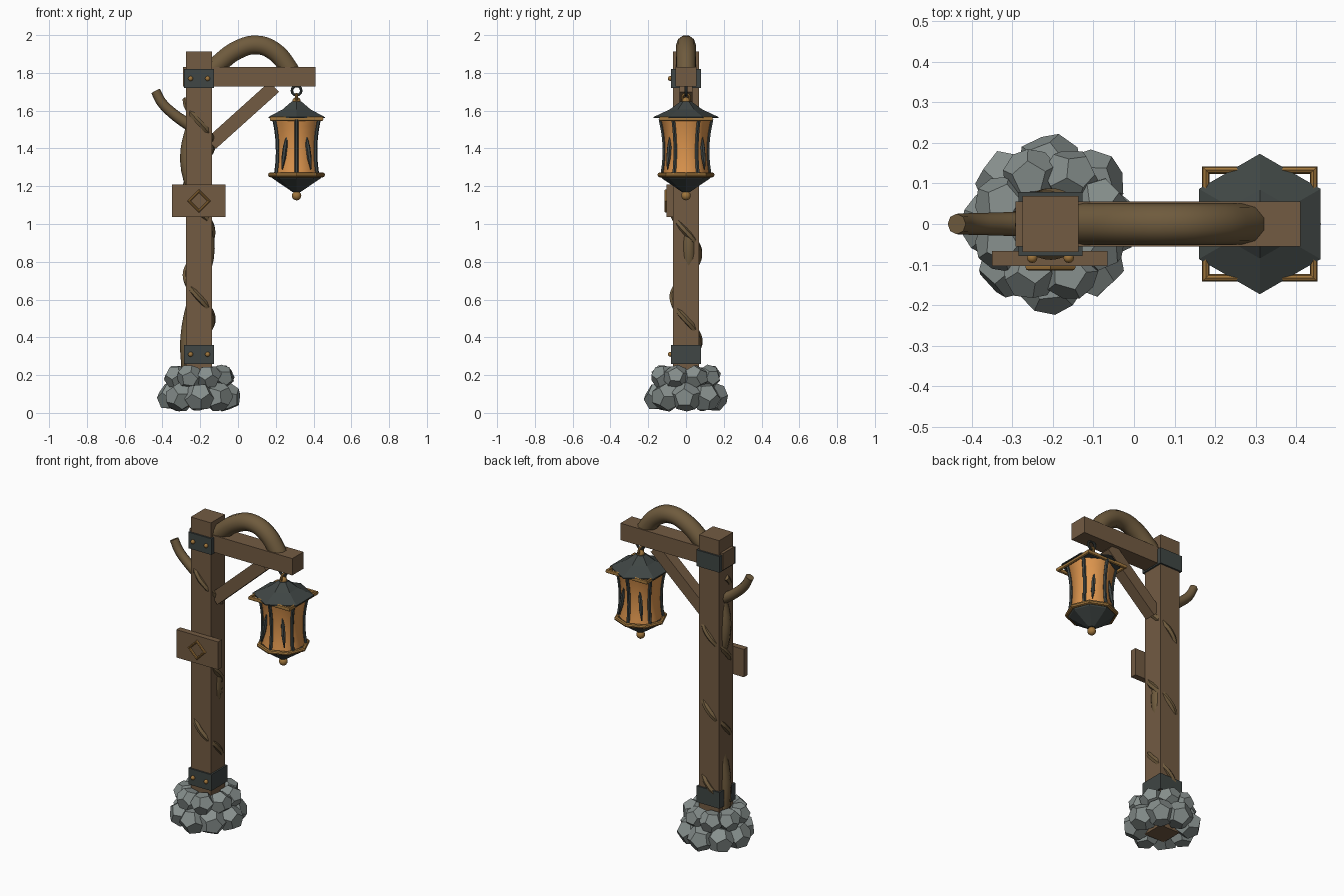
import bpy, bmesh, math, random
from mathutils import Vector, Matrix

if "Cube" in bpy.data.objects:
    bpy.data.objects.remove(bpy.data.objects["Cube"])

random.seed(4)
PX, LX = -0.206, 0.31          # post axis and lantern axis

def mat(name, rgb):
    m = bpy.data.materials.new(name)
    m.diffuse_color = (*rgb, 1)
    m.use_nodes = True
    m.node_tree.nodes["Principled BSDF"].inputs["Base Color"].default_value = m.diffuse_color
    return m

WOOD = mat("timber brown", (.17, .104, .055))
BARK = mat("branch brown", (.158, .104, .047))
IRON = mat("dark iron", (.050, .061, .058))
BRASS = mat("brass", (.35, .18, .045))
GLASS = mat("amber glass", (.72, .30, .075))
STONE = mat("grey stone", (.24, .275, .265))

def finish(ob, name, m, smooth=None):
    ob.name = name
    ob.data.materials.clear()
    ob.data.materials.append(m)
    if smooth:
        bpy.ops.object.select_all(action='DESELECT')
        ob.select_set(True)
        bpy.context.view_layer.objects.active = ob
        bpy.ops.object.shade_smooth_by_angle(angle=math.radians(smooth))
    return ob

def from_bm(bm, name, m, smooth=None):
    me = bpy.data.meshes.new(name)
    bmesh.ops.recalc_face_normals(bm, faces=bm.faces)
    bm.to_mesh(me)
    bm.free()
    ob = bpy.data.objects.new(name, me)
    bpy.context.collection.objects.link(ob)
    return finish(ob, name, m, smooth)

def box(name, lo, hi, m, rot_y=0):
    lo, hi = Vector(lo), Vector(hi)
    bm = bmesh.new()
    bmesh.ops.create_cube(bm, size=1)
    bm.transform(Matrix.Translation((lo + hi) / 2) @ Matrix.Rotation(rot_y, 4, 'Y')
                 @ Matrix.Diagonal((*(hi - lo), 1)))
    return from_bm(bm, name, m)

def lathe(name, profile, n, m, phase=0, smooth=None):
    bm = bmesh.new()
    rings = [[bm.verts.new((LX + r * math.cos(phase + math.tau * i / n),
                            r * math.sin(phase + math.tau * i / n), z))
              for i in range(n)] for r, z in profile]
    for a, b in zip(rings, rings[1:]):
        for i in range(n):
            bm.faces.new((a[i], a[(i + 1) % n], b[(i + 1) % n], b[i]))
    bm.faces.new(rings[0])
    bm.faces.new(rings[-1])
    return from_bm(bm, name, m, smooth)

def tube(name, pts, radius, m, res=2, smooth=50):
    # pts are (x, y, z, radius factor)
    cu = bpy.data.curves.new(name, 'CURVE')
    cu.dimensions = '3D'
    cu.bevel_depth, cu.bevel_resolution, cu.resolution_u = radius, res, 5
    cu.use_fill_caps = True
    sp = cu.splines.new('BEZIER')
    sp.bezier_points.add(len(pts) - 1)
    for bp, p in zip(sp.bezier_points, pts):
        bp.co, bp.radius = p[:3], p[3]
        bp.handle_left_type = bp.handle_right_type = 'AUTO'
    ob = bpy.data.objects.new(name, cu)
    bpy.context.collection.objects.link(ob)
    bpy.ops.object.select_all(action='DESELECT')
    ob.select_set(True)
    bpy.context.view_layer.objects.active = ob
    bpy.ops.object.convert(target='MESH')
    return finish(bpy.context.object, name, m, smooth)

def torus(name, loc, rot, R, r, seg, m, sides=8, smooth=40):
    bpy.ops.mesh.primitive_torus_add(location=loc, rotation=rot, major_radius=R,
                                     minor_radius=r, major_segments=seg, minor_segments=sides)
    return finish(bpy.context.object, name, m, smooth)

def ball(name, loc, r, m):
    bpy.ops.mesh.primitive_uv_sphere_add(segments=12, ring_count=8, radius=r, location=loc)
    return finish(bpy.context.object, name, m, 60)

# Stone footing: two rings of dodecahedral boulders
PHI = (1 + 5 ** .5) / 2
DODECA = [Vector((x, y, z)) for x in (-1, 1) for y in (-1, 1) for z in (-1, 1)]
for a in (-1 / PHI, 1 / PHI):
    for b in (-PHI, PHI):
        DODECA += [Vector((0, a, b)), Vector((a, b, 0)), Vector((b, 0, a))]

def boulder(name, loc, r, squash):
    bm = bmesh.new()
    rot = Matrix.Rotation(random.uniform(0, 6), 3, 'Z') @ Matrix.Rotation(random.uniform(0, 6), 3, 'X')
    for v in DODECA:
        p = rot @ v.normalized() * r * random.uniform(.97, 1.03)
        p.z *= squash
        q = p + Vector(loc)
        q.z = max(q.z, 0)
        bm.verts.new(q)
    bmesh.ops.convex_hull(bm, input=bm.verts)
    bmesh.ops.dissolve_limit(bm, angle_limit=.2, verts=bm.verts, edges=bm.edges)
    from_bm(bm, name, STONE)

for count, ring, z, r, squash, off in ((8, .142, .085, .084, .95, 0), (8, .128, .19, .07, .95, .39)):
    for i in range(count):
        a = math.tau * i / count + off
        boulder("footing_stone", (PX + ring * math.cos(a), ring * math.sin(a), z), r, squash)

# Post, beam and diagonal brace
box("post", (PX - .069, -.069, .03), (PX + .069, .069, 1.912), WOOD)
box("beam", (-.292, -.055, 1.728), (.41, .055, 1.832), WOOD)
box("brace", (-.20, -.035, 1.539), (.25, .035, 1.613), WOOD, rot_y=-math.radians(42))

# Iron bands with brass rivets
for z in (.31, 1.77):
    box("iron_band", (PX - .079, -.079, z - .05), (PX + .079, .079, z + .05), IRON)
    for dx in (-.045, .045):
        ball("rivet", (PX + dx, -.083, z), .013, BRASS)

# Sign plate with diamond emblem
box("sign_plate", (-.35, -.103, 1.036), (-.065, -.066, 1.208), WOOD)
torus("sign_diamond", (PX, -.106, 1.122), (math.pi / 2, 0, 0), .053, .009, 4, BRASS)

# Arched branch over the beam
tube("arched_branch", [(-.2, 0, 1.75, 1), (-.1, 0, 1.85, 1), (0, 0, 1.923, 1), (.1, 0, 1.948, 1),
                       (.19, 0, 1.915, 1), (.265, 0, 1.83, .98), (.30, 0, 1.765, .95)], .052, BARK, 3)

# Thick vine weaving through the post, ending in the side twig
tube("thick_vine", [(-.262, .005, .22, 1), (-.268, .005, .4, 1), (-.22, .01, .64, 1), (-.16, .015, .87, 1),
                    (-.21, .01, 1.1, 1), (-.27, .005, 1.34, 1), (-.235, 0, 1.55, .9)], .037, BARK)
tube("side_twig", [(-.20, 0, 1.49, 1.15), (-.275, 0, 1.535, 1.1), (-.345, 0, 1.585, 1),
                   (-.405, 0, 1.645, .95), (-.437, 0, 1.705, .9)], .028, BARK)

# Thin vine spiralling round the post
helix = []
for i in range(41):
    z = .24 + 1.42 * i / 40
    a = -math.pi / 2 - math.tau * (z - .61) / .465
    helix.append((PX + .07 * math.cos(a), .07 * math.sin(a), z, 1))
tube("spiral_vine", helix, .018, BARK, 1)

# Lantern hanger
torus("hook_ring", (LX, 0, 1.706), (math.pi / 2, 0, 0), .025, .007, 12, IRON)
torus("lantern_loop", (LX, 0, 1.668), (math.pi / 2, 0, math.pi / 2), .02, .007, 12, BRASS)

# Lantern roof, square eave frame, waisted glass, base
HEX = math.pi / 2
lathe("lantern_roof", [(.173, 1.560), (.173, 1.566), (.085, 1.607), (.03, 1.648)], 6, IRON, HEX)
ball("roof_knob", (LX, 0, 1.65), .022, BRASS)
torus("eave_frame", (LX, 0, 1.557), (0, 0, math.pi / 4), .188, .013, 4, BRASS)

def glass_r(z):               # concave outline of the lantern body
    t = (z - 1.385) / .17
    return .115 + .021 * t * t

zs = [1.26 + .295 * i / 8 for i in range(9)]
glass = lathe("lantern_glass", [(glass_r(z), z) for z in zs], 6, GLASS, HEX, smooth=70)
for i in range(6):
    a = HEX + math.tau * i / 6
    tube("lantern_bar", [(LX + glass_r(z) * math.cos(a), glass_r(z) * math.sin(a), z, 1)
                         for z in zs[::2]], .0105, IRON, 1)

# Short iron leaves on the four slanted panes
for sx in (-1, 1):
    for sy in (-1, 1):
        tube("iron_leaf", [(LX + sx * x, sy * y, z, f) for x, y, z, f in
                           ((.05, .084, 1.47, .3), (.06, .088, 1.41, 1), (.068, .093, 1.35, 1),
                            (.076, .098, 1.29, .3))], .012, IRON, 1)

torus("base_rim", (LX, 0, 1.26), (0, 0, 0), .138, .013, 8, BRASS)
lathe("lantern_base", [(.136, 1.255), (.128, 1.242), (.022, 1.17)], 8, IRON)
ball("finial", (LX, 0, 1.15), .025, BRASS)
